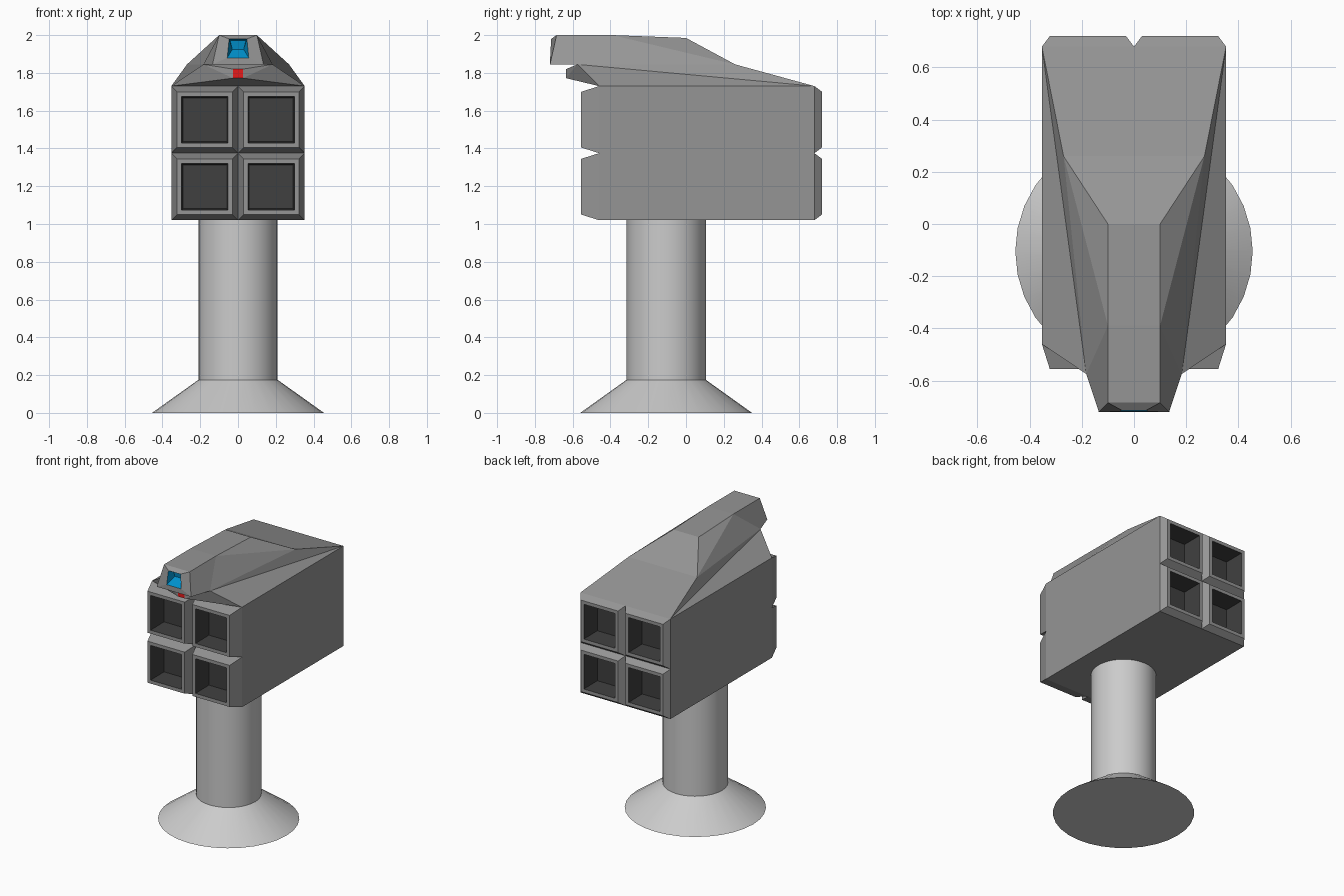
import bpy, bmesh, math

if "Cube" in bpy.data.objects:
    bpy.data.objects.remove(bpy.data.objects["Cube"])


def material(name, rgb):
    m = bpy.data.materials.new(name)
    m.diffuse_color = (*rgb, 1)
    m.use_nodes = True
    m.node_tree.nodes["Principled BSDF"].inputs["Base Color"].default_value = m.diffuse_color
    return m


grey = material("grey", (0.3, 0.3, 0.3))
dark = material("dark", (0.05, 0.05, 0.05))
blue = material("blue", (0.0, 0.28, 0.6))
red = material("red", (0.8, 0.01, 0.01))


def finish(bm, name, mats):
    bmesh.ops.remove_doubles(bm, verts=bm.verts, dist=0.0005)
    bmesh.ops.recalc_face_normals(bm, faces=bm.faces)
    me = bpy.data.meshes.new(name)
    bm.to_mesh(me)
    bm.free()
    for m in mats:
        me.materials.append(m)
    ob = bpy.data.objects.new(name, me)
    bpy.context.collection.objects.link(ob)
    return ob


# Pedestal: flared foot and column, one revolved profile
def pedestal():
    bm = bmesh.new()
    n = 32
    rings = []
    for r, z in [(0.455, 0), (0.21, 0.175), (0.21, 1.02)]:
        rings.append([bm.verts.new((r * math.cos(2 * math.pi * i / n),
                                    -0.105 + r * math.sin(2 * math.pi * i / n), z))
                      for i in range(n)])
    for a, b in zip(rings, rings[1:]):
        for i in range(n):
            bm.faces.new((a[i], a[(i + 1) % n], b[(i + 1) % n], b[i]))
    bm.faces.new(rings[0])
    bm.faces.new(rings[-1])
    ob = finish(bm, "pedestal", [])
    bpy.context.view_layer.objects.active = ob
    ob.select_set(True)
    bpy.ops.object.shade_smooth_by_angle(angle=math.radians(40))


# Launcher body: box sides with four bevelled, recessed tubes at each end
def launcher_body():
    bm = bmesh.new()
    W, Z0, Z1 = 0.353, 1.02, 1.73
    zm, half = (Z0 + Z1) / 2, (Z1 - Z0) / 4

    def square(cx, cz, inset, y):
        a, b = W / 2 - inset, half - inset
        return [bm.verts.new((cx + sx * a, y, cz + sz * b))
                for sx, sz in ((-1, -1), (1, -1), (1, 1), (-1, 1))]

    def loft(rings, first_dark=99):
        for k, (a, b) in enumerate(zip(rings, rings[1:])):
            for i in range(4):
                f = bm.faces.new((a[i], a[(i + 1) % 4], b[(i + 1) % 4], b[i]))
                f.material_index = int(k >= first_dark)

    for cx in (-W / 2, W / 2):
        for cz in (zm - half, zm + half):
            for root, tip, d in ((-0.46, -0.555, 1), (0.68, 0.72, -1)):
                rings = [square(cx, cz, i, y) for i, y in
                         ((0, root), (0.03, tip), (0.054, tip),
                          (0.062, tip + d * 0.14))]
                loft(rings, 2)
                bm.faces.new(rings[-1]).material_index = 1
    ends = [[bm.verts.new((x, y, z)) for x, z in
             ((-W, Z0), (0, Z0), (W, Z0), (W, zm), (W, Z1), (0, Z1), (-W, Z1), (-W, zm))]
            for y in (-0.46, 0.68)]
    for i in range(8):
        j = (i + 1) % 8
        bm.faces.new((ends[0][i], ends[0][j], ends[1][j], ends[1][i]))
    finish(bm, "launcher_body", [grey, dark])


# Sensor hood: faceted cover, mirrored from named points on the right half
def sensor_hood():
    bm = bmesh.new()
    pts = {
        "A": (0.10, -0.685, 2.0), "C": (0.135, -0.72, 1.845),
        "T": (0.047, -0.714, 1.98), "B": (0.057, -0.719, 1.88),
        "t": (0.042, -0.67, 1.972), "b": (0.03, -0.665, 1.925),
        "D": (0.183, -0.575, 1.845), "M": (0.10, -0.39, 2.0),
        "R": (0.10, 0.0, 1.985), "S": (0.27, 0.26, 1.845),
        "K": (0.353, 0.68, 1.73), "F": (0.353, -0.46, 1.73),
        "G": (0.026, -0.635, 1.82), "H": (0.026, -0.635, 1.772),
    }
    right = {k: bm.verts.new(p) for k, p in pts.items()}
    left = {k: bm.verts.new((-p[0], p[1], p[2])) for k, p in pts.items()}
    # side facets, then the strips that bridge left and right
    for names, mat in (("ATBC", 0), ("TtbB", 1), ("ACDM", 0), ("MDS", 0), ("MSR", 0),
                       ("DFK", 0), ("DKS", 0), ("DGH", 0), ("DHF", 0)):
        for side in (right, left):
            bm.faces.new([side[n] for n in names]).material_index = mat
    for names, mat in (("AT", 0), ("BC", 0), ("Tt", 1), ("tb", 1), ("bB", 1), ("CD", 0),
                       ("AM", 0), ("MR", 0), ("RS", 0), ("SK", 0), ("DG", 0),
                       ("GH", 2), ("HF", 0), ("FK", 0)):
        p, q = names
        bm.faces.new((right[p], right[q], left[q], left[p])).material_index = mat
    finish(bm, "sensor_hood", [grey, blue, red])


pedestal()
launcher_body()
sensor_hood()
